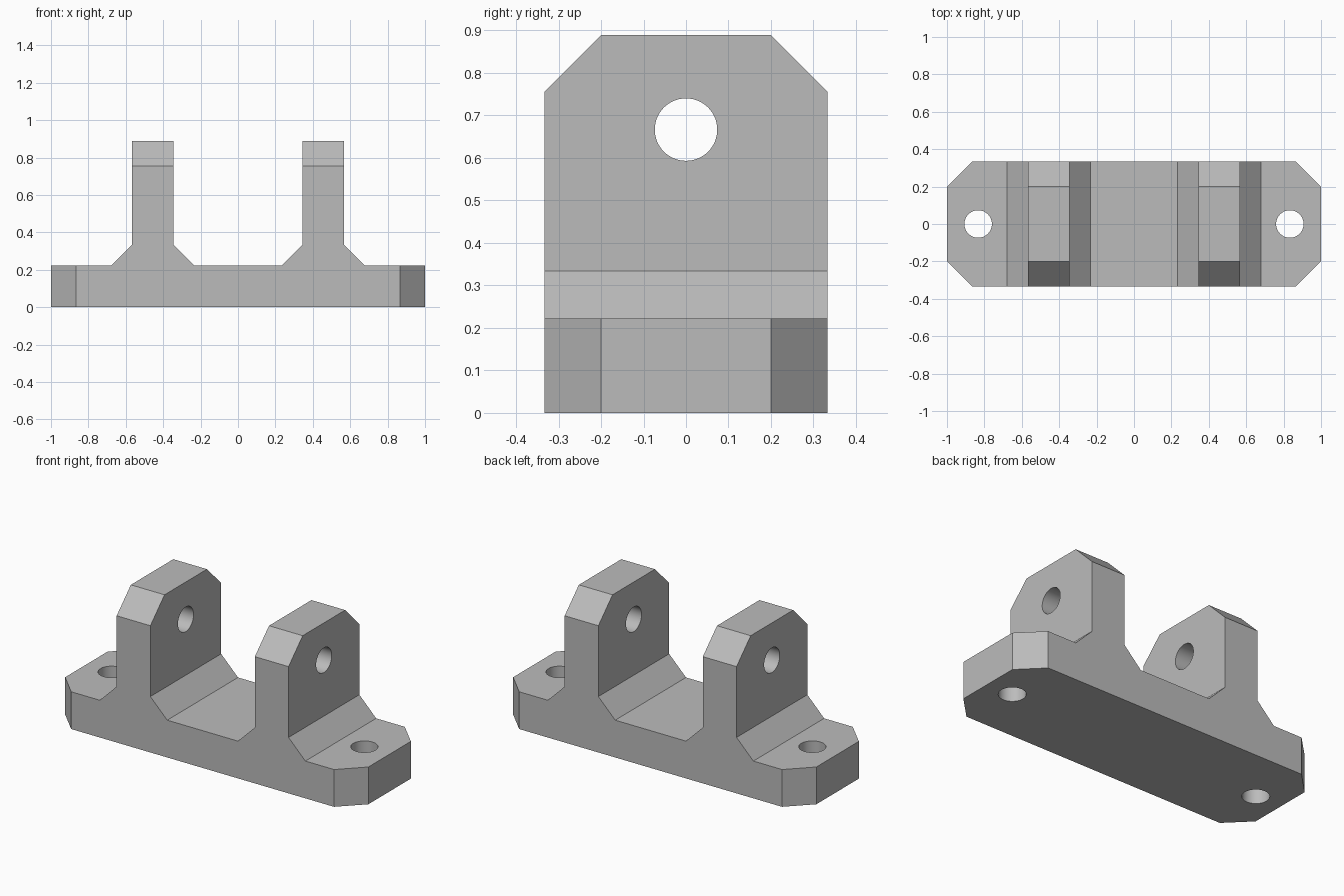
import bpy, bmesh
from math import radians
from mathutils import Vector

cube = bpy.data.objects.get("Cube")
if cube:
    bpy.data.objects.remove(cube, do_unlink=True)

HALF_DEPTH = 1 / 3
BASE_TOP = 2 / 9
LUG_TOP = 8 / 9
LUG_X = 0.4556
CHAMFER = 0.1333
HOLE_RADIUS = 0.0735

grey = bpy.data.materials.new("Grey metal")
grey.use_nodes = True
colour = (0.5, 0.5, 0.5, 1)
grey.diffuse_color = colour
grey.node_tree.nodes["Principled BSDF"].inputs["Base Color"].default_value = colour

# Half of the front outline, mirrored to a full silhouette
half = [(1, 0), (1, BASE_TOP), (LUG_X + 2 / 9, BASE_TOP), (LUG_X + 1 / 9, 1 / 3),
        (LUG_X + 1 / 9, LUG_TOP), (LUG_X - 1 / 9, LUG_TOP),
        (LUG_X - 1 / 9, 1 / 3), (LUG_X - 2 / 9, BASE_TOP)]
outline = half + [(-x, z) for x, z in reversed(half)]

# Bracket body: extrude the outline from front to back
bm = bmesh.new()
face = bm.faces.new([bm.verts.new((x, -HALF_DEPTH, z)) for x, z in outline])
result = bmesh.ops.extrude_face_region(bm, geom=[face])
new_verts = [v for v in result["geom"] if isinstance(v, bmesh.types.BMVert)]
bmesh.ops.translate(bm, verts=new_verts, vec=(0, 2 * HALF_DEPTH, 0))
bmesh.ops.recalc_face_normals(bm, faces=bm.faces)


# Chamfer the upright base corners and the front and back edges of the lug tops
def is_chamfered(edge):
    a, b = (v.co for v in edge.verts)
    d = b - a
    upright = abs(d.z) > 0.1 and abs(a.x) > 0.99 and abs(b.x) > 0.99
    lug_edge = abs(d.x) > 0.1 and min(a.z, b.z) > LUG_TOP - 0.01
    return upright or lug_edge


bmesh.ops.bevel(bm, geom=[e for e in bm.edges if is_chamfered(e)], offset=CHAMFER,
                offset_type='OFFSET', segments=1, profile=0.5, affect='EDGES')
mesh = bpy.data.meshes.new("clevis_bracket")
bm.to_mesh(mesh)
bm.free()
mesh.materials.append(grey)
bracket = bpy.data.objects.new("clevis_bracket", mesh)
bpy.context.collection.objects.link(bracket)


# Round holes
def drill(name, location, length, rotation=(0, 0, 0)):
    bpy.ops.mesh.primitive_cylinder_add(vertices=64, radius=HOLE_RADIUS, depth=length,
                                        location=location, rotation=rotation)
    cutter = bpy.context.object
    cutter.name = name
    cutter.hide_render = True
    cutter.data.materials.append(grey)
    cut = bracket.modifiers.new(name, 'BOOLEAN')
    cut.operation = 'DIFFERENCE'
    cut.solver = 'EXACT'
    cut.object = cutter
    bpy.context.view_layer.objects.active = bracket
    bpy.ops.object.modifier_apply(modifier=cut.name)
    bpy.data.objects.remove(cutter, do_unlink=True)


drill("pin_hole", Vector((0, 0, 2 / 3)), 2, (0, radians(90), 0))
for side, sign in (("left", 1), ("right", -1)):
    drill(side + "_bolt_hole", Vector((sign * 5 / 6, 0, 0.1)), 1)

# Smooth hole walls, crisp edges elsewhere
bpy.ops.object.select_all(action='DESELECT')
bracket.select_set(True)
bpy.context.view_layer.objects.active = bracket
bpy.ops.object.shade_smooth_by_angle(angle=radians(30))
